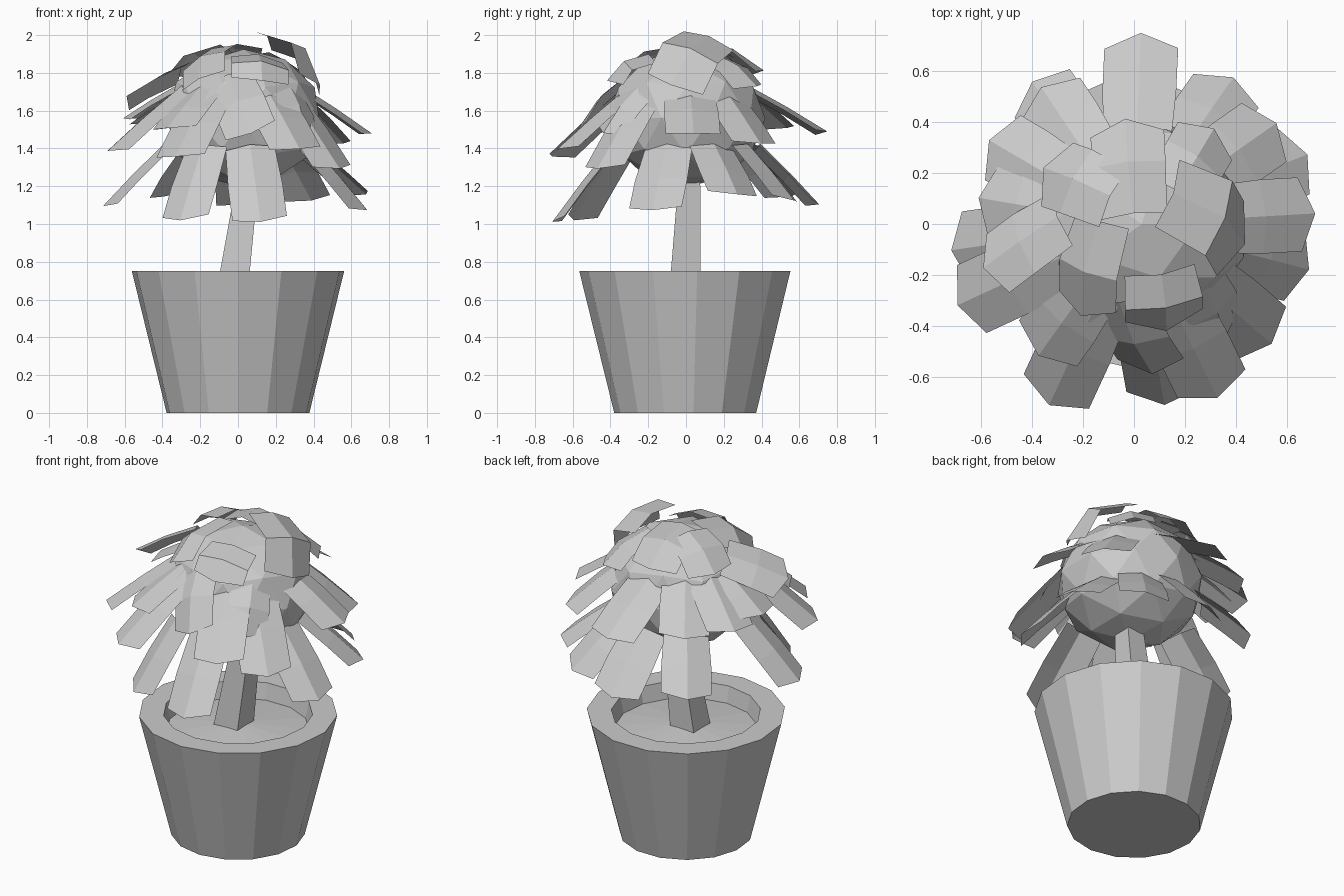
import bpy, bmesh
from math import sin, cos, pi
from mathutils import Vector

if "Cube" in bpy.data.objects:
    bpy.data.objects.remove(bpy.data.objects["Cube"])


def make_object(name, verts, faces):
    mesh = bpy.data.meshes.new(name)
    mesh.from_pydata(verts, [], faces)
    bm = bmesh.new()
    bm.from_mesh(mesh)
    if name in ("pot", "trunk"):
        bmesh.ops.recalc_face_normals(bm, faces=bm.faces)
    bm.to_mesh(mesh)
    bm.free()
    obj = bpy.data.objects.new(name, mesh)
    bpy.context.collection.objects.link(obj)
    return obj


def lathe(name, profile, n):
    verts, faces = [], []
    for r, z in profile:
        verts += [(r * cos(2 * pi * i / n - pi / 2), r * sin(2 * pi * i / n - pi / 2), z)
                  for i in range(n)]
    for k in range(len(profile) - 1):
        for i in range(n):
            j = (i + 1) % n
            faces.append((k * n + i, k * n + j, k * n + n + j, k * n + n + i))
    # close the base, and close the top with a low soil mound
    faces.append(tuple(reversed(range(n))))
    top = (len(profile) - 1) * n
    verts.append((0, 0, profile[-1][1] + .04))
    faces += [(top + i, top + (i + 1) % n, len(verts) - 1) for i in range(n)]
    return make_object(name, verts, faces)


# Tapered pot with flat rim and sunken soil
lathe("pot", [(.38, 0), (.565, .75), (.425, .75), (.405, .65)], 15)

# Leaning square trunk
tv = []
for cx, cy, z, h in [(-.03, -.005, .65, .083), (.06, .02, 1.3, .055)]:
    tv += [(cx + h * a, cy + h * b, z) for a, b in [(-1, -1), (1, -1), (1, 1), (-1, 1)]]
make_object("trunk", tv, [(3, 2, 1, 0), (4, 5, 6, 7)] +
            [(i, (i + 1) % 4, (i + 1) % 4 + 4, i + 4) for i in range(4)])

# Faceted foliage core
CORE = Vector((.03, 0, 1.56))
bpy.ops.mesh.primitive_ico_sphere_add(subdivisions=2, radius=.42, location=CORE)
core = bpy.context.object
core.name = "foliage_core"
core.scale = (1, 1, .87)


def leaf(name, root, tip, width, bow):
    """Sheet creased along its spine, bowed away from the core."""
    root, tip = Vector(root), Vector(tip)
    d = (tip - root).normalized()
    out = (root + tip) / 2 - CORE
    out = (out - d * out.dot(d)).normalized()
    side = d.cross(out)
    verts = []
    for t, w, b in [(0, .9, 0), (.5, 1, bow), (1, 1, 0)]:
        c = root.lerp(tip, t) + out * b
        point = d * (.05 if t == 1 else 0)
        for s in (-1, 0, 1):
            verts.append(c + side * (s * w * width / 2)
                         + (Vector() if s else out * .035) - (point if s else Vector()))
    faces = [(r + c, r + c + 1, r + c + 4, r + c + 3) for r in (0, 3) for c in (0, 1)]
    make_object(name, verts, faces)


def ring(name, tips, root_r, root_z, width, bow):
    for i, (x, y, z) in enumerate(tips):
        k = root_r / Vector((x, y)).length
        leaf(f"{name}_{i + 1}", (x * k, y * k, root_z), (x, y, z), width, bow)


# Long drooping lower leaves
ring("lower_leaf", [(-.29, -.57, 1.0), (.12, -.68, .99), (.66, -.17, 1.05),
                    (.66, .26, 1.13), (.38, .55, 1.1), (.03, .68, 1.08),
                    (-.38, .54, 1.12), (-.69, -.1, 1.07)],
     .37, 1.4, .29, .005)

# Spreading middle leaves
ring("middle_leaf", [(-.67, -.31, 1.36), (-.32, -.69, 1.33), (-.36, -.5, 1.48),
                     (.32, -.66, 1.37), (.52, -.45, 1.27), (.69, .04, 1.45),
                     (.54, .38, 1.4), (.03, .73, 1.46), (-.35, .52, 1.48),
                     (-.55, .32, 1.5), (-.59, .1, 1.53)],
     .3, 1.71, .29, .005)

# Upper leaves and the bent crown leaves: root, tip, width, bow
upper = [((-.28, .02, 1.8), (-.57, -.18, 1.65), .28, .01),
         ((-.12, .02, 1.9), (-.19, -.35, 1.74), .26, .05),
         ((.1, -.18, 1.87), (.12, -.4, 1.73), .31, .04),
         ((.13, .12, 1.97), (.41, -.08, 1.71), .33, .09),
         ((0, .03, 1.92), (-.03, .4, 1.78), .29, .05),
         ((-.08, .1, 1.92), (-.34, .21, 1.76), .28, .04),
         ((.15, .12, 1.88), (.3, .36, 1.7), .26, .03),
         ((-.05, -.28, 1.77), (.08, -.56, 1.46), .28, .03),
         ((.25, -.22, 1.72), (.34, -.42, 1.46), .24, .02)]
for i, (a, b, w, bow) in enumerate(upper):
    leaf(f"upper_leaf_{i + 1}", a, b, w, bow)
